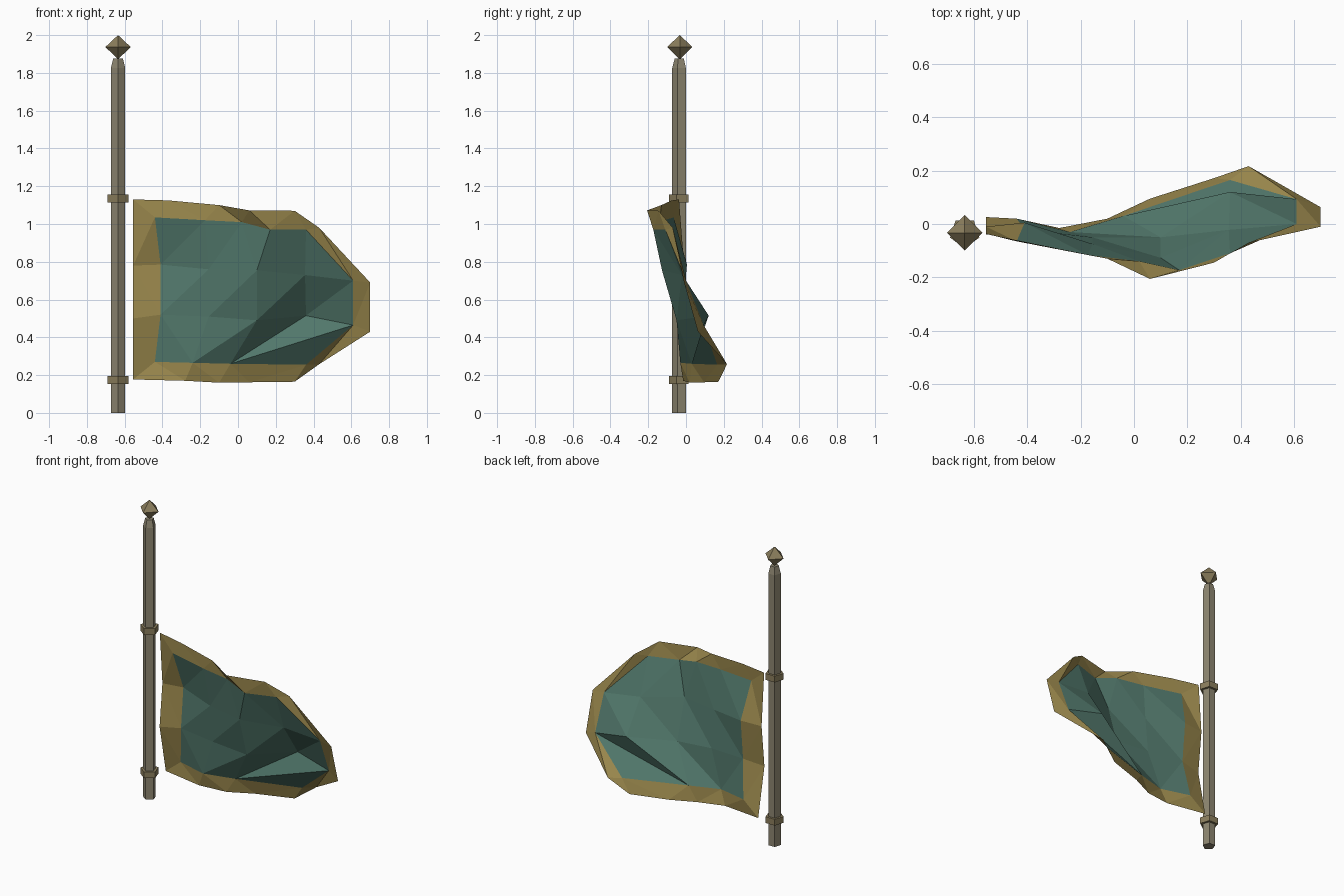
import bpy, bmesh, math
from mathutils import Vector
from mathutils.geometry import delaunay_2d_cdt

if "Cube" in bpy.data.objects:
    bpy.data.objects.remove(bpy.data.objects["Cube"])


def material(name, rgb):
    m = bpy.data.materials.new(name)
    m.diffuse_color = (*rgb, 1)
    m.use_nodes = True
    m.node_tree.nodes["Principled BSDF"].inputs["Base Color"].default_value = m.diffuse_color
    return m


teal = material("teal_cloth", (0.085, 0.19, 0.15))
gold = material("gold_trim", (0.33, 0.25, 0.075))
wood = material("pole_grey", (0.27, 0.24, 0.165))
brass = material("dull_brass", (0.26, 0.21, 0.11))

AXIS = (-0.635, -0.033)


def turned(name, profile, sides, mat):
    """Faceted solid around the pole axis from (radius, z) pairs, one corner facing front."""
    bm = bmesh.new()
    rings = []
    for r, z in profile:
        ring = []
        for i in range(sides):
            a = -math.pi / 2 + math.tau * i / sides
            ring.append(bm.verts.new((AXIS[0] + r * math.cos(a), AXIS[1] + r * math.sin(a), z)))
        rings.append(ring)
    for low, high in zip(rings, rings[1:]):
        for i in range(sides):
            j = (i + 1) % sides
            bm.faces.new((low[i], low[j], high[j], high[i]))
    bm.faces.new(rings[0][::-1])
    bm.faces.new(rings[-1])
    bmesh.ops.remove_doubles(bm, verts=bm.verts, dist=1e-4)
    bmesh.ops.recalc_face_normals(bm, faces=bm.faces)
    finish(name, bm, [mat])


def finish(name, bm, mats):
    me = bpy.data.meshes.new(name)
    bm.to_mesh(me)
    bm.free()
    for m in mats:
        me.materials.append(m)
    bpy.context.collection.objects.link(bpy.data.objects.new(name, me))


# Pole with tapered tip, finial and two binding rings
turned("pole", [(0.04, 0), (0.04, 1.825), (0.027, 1.875)], 5, wood)
turned("finial", [(0, 1.872), (0.067, 1.937), (0, 2.0)], 4, brass)
for name, z in (("lower_ring", 0.173), ("upper_ring", 1.135)):
    turned(name, [(0.058, z - 0.021), (0.058, z + 0.021)], 5, brass)

# Flag: outer hem loop, inner cloth loop and fold points (x, y, z)
hem = [(-.555, -.037, 1.13), (-.37, -.075, 1.125), (-.10, -.13, 1.10), (.06, -.206, 1.072),
       (.30, -.145, 1.07), (.43, -.07, .98), (.70, -.01, .69), (.70, .063, .43),
       (.43, .217, .258), (.30, .172, .165), (.06, .095, .162), (-.10, .02, .16),
       (-.28, -.015, .17), (-.555, .026, .177), (-.555, -.04, .50), (-.555, -.01, .78)]
cloth = [(-.44, -.065, 1.035), (-.175, -.116, 1.02), (.02, -.14, 1.01), (.17, -.173, .97),
         (.36, -.11, .97), (.61, 0, .70), (.61, .093, .465), (.36, .165, .255),
         (-.04, .03, .26), (-.24, -.03, .265), (-.44, .02, .27), (-.41, -.02, .52),
         (-.41, .005, .785)]
folds = [(-.155, -.075, .76), (.10, -.127, .755), (.355, -.022, .73),
         (-.155, -.05, .51), (.10, -.05, .49), (.36, .12, .515)]
pts = hem + cloth + folds
nh, nc = len(hem), len(cloth)
C, F = nh, nh + nc

# Loops and crease lines that the triangulation must keep
edges = [(i, (i + 1) % nh) for i in range(nh)]
edges += [(C + i, C + (i + 1) % nc) for i in range(nc)]
edges += [(C + 11, F), (F, F + 1), (F + 1, F + 2), (F + 4, F + 2), (F + 4, C + 9),
          (F + 5, C + 8), (C + 6, C + 8), (F + 5, C + 6), (F + 5, F + 2), (F + 3, F + 4)]
flat = [Vector((p[0], p[2])) for p in pts]
verts, _, faces, origin, _, _ = delaunay_2d_cdt(flat, edges, [], 1, 1e-5)

bm = bmesh.new()
ids = [o[0] for o in origin]
vs = [bm.verts.new(pts[i]) for i in ids]
for f in faces:
    face = bm.faces.new([vs[i] for i in f])
    face.material_index = 1 if any(ids[i] < nh for i in f) else 0
finish("flag", bm, [teal, gold])
